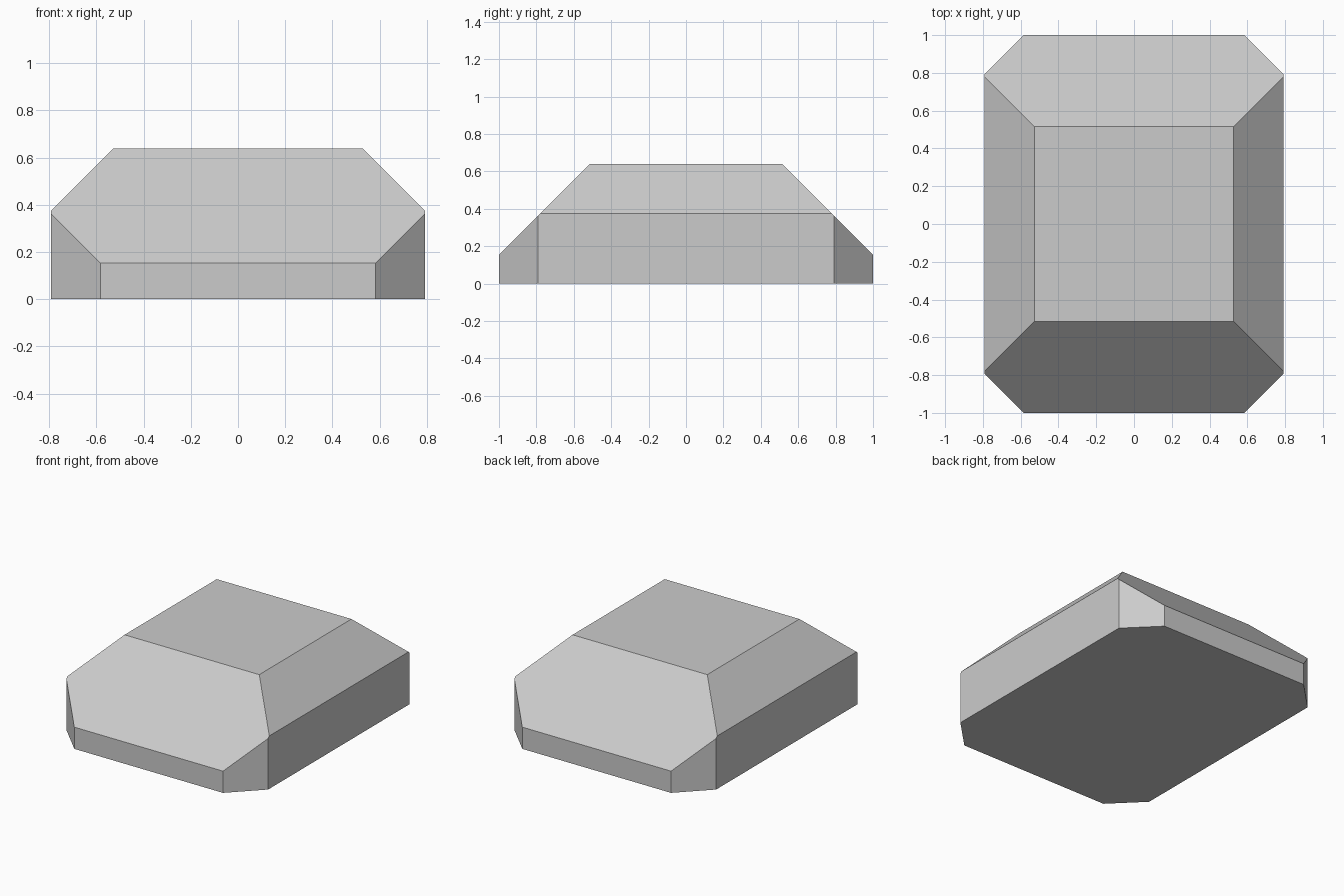
import bpy, bmesh
from mathutils import Matrix, Vector

if "Cube" in bpy.data.objects:
    bpy.data.objects.remove(bpy.data.objects["Cube"])

HALF_X, HALF_Y, HEIGHT = 0.791, 1.0, 0.638


def slice_off(bm, point, normal):
    """Cut away everything beyond the plane and cap the opening."""
    geom = bm.verts[:] + bm.edges[:] + bm.faces[:]
    cut = bmesh.ops.bisect_plane(bm, geom=geom, dist=1e-5, plane_co=point,
                                 plane_no=normal, clear_outer=True)
    edges = [e for e in cut["geom_cut"] if isinstance(e, bmesh.types.BMEdge)]
    bmesh.ops.contextual_create(bm, geom=edges)


# Basic block standing on the ground
bm = bmesh.new()
bmesh.ops.create_cube(bm, size=1, matrix=Matrix.Translation((0, 0, HEIGHT / 2))
                      @ Matrix.Diagonal((2 * HALF_X, 2 * HALF_Y, HEIGHT, 1)))

for s in (-1, 1):
    # Vertical corner chamfers
    for t in (-1, 1):
        slice_off(bm, Vector((s * 0.583, t * HALF_Y, 0)), Vector((s, t, 0)))
    # Sloped shoulders on the sides, then on the front and back
    slice_off(bm, Vector((s * HALF_X, 0, 0.375)), Vector((s, 0, 1)))
    slice_off(bm, Vector((0, s * HALF_Y, 0.154)), Vector((0, s, 1)))

bmesh.ops.recalc_face_normals(bm, faces=bm.faces[:])
mesh = bpy.data.meshes.new("faceted_block")
bm.to_mesh(mesh)
bm.free()
bpy.context.collection.objects.link(bpy.data.objects.new("faceted_block", mesh))
